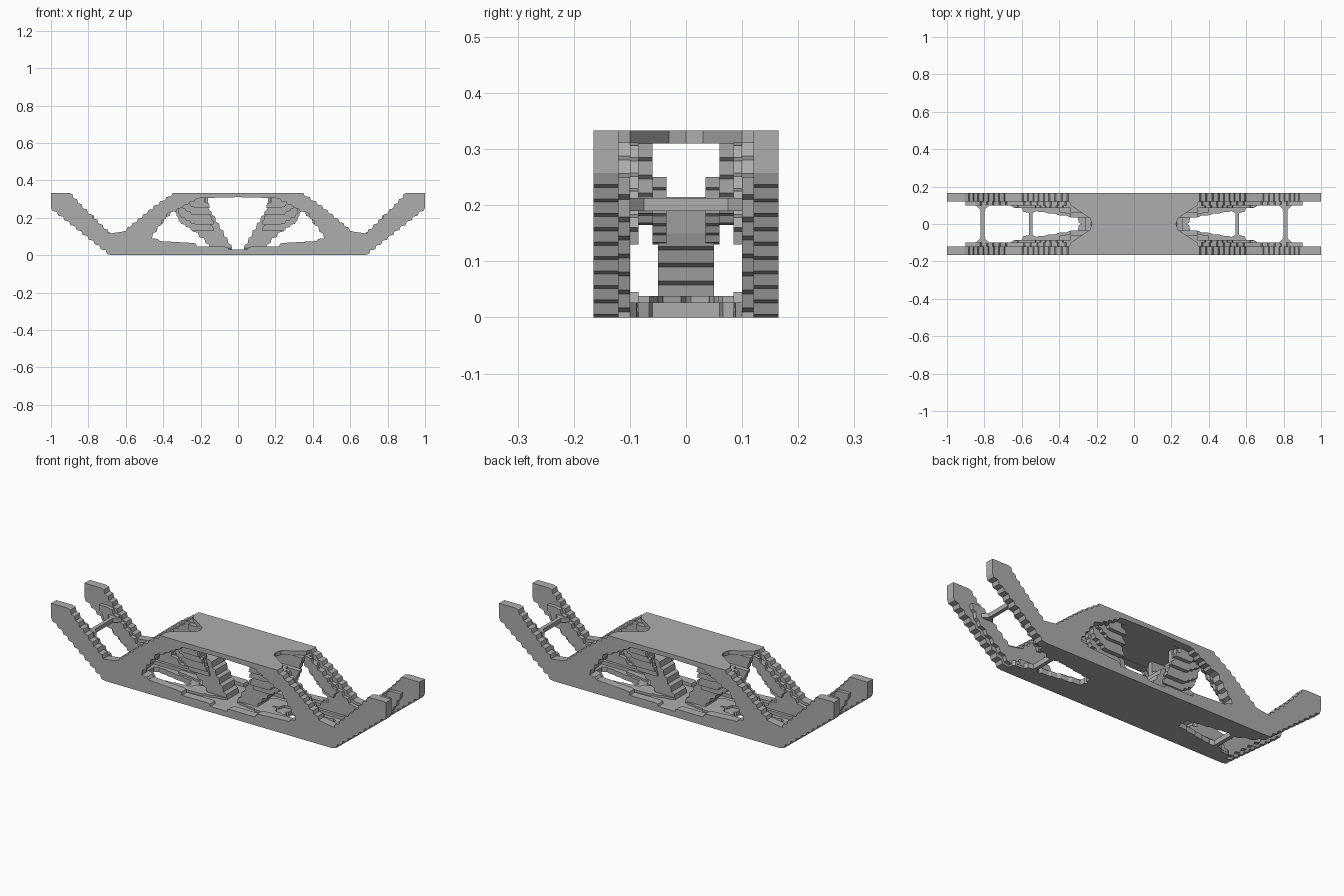
import bpy
import bmesh
from mathutils import Vector

if "Cube" in bpy.data.objects:
    bpy.data.objects.remove(bpy.data.objects["Cube"], do_unlink=True)

grey = bpy.data.materials.new("plain grey")
grey.use_nodes = True
grey.diffuse_color = (0.42, 0.42, 0.42, 1)
grey.node_tree.nodes["Principled BSDF"].inputs["Base Color"].default_value = (0.42, 0.42, 0.42, 1)


def stepped(points, pitch):
    """Turn the sloping edges of a closed outline into shallow stairs."""
    out = []
    for i, p in enumerate(points):
        a, b = Vector(p), Vector(points[(i + 1) % len(points)])
        d = b - a
        out.append(a)
        if min(abs(d.x), abs(d.y)) < 0.012:
            continue
        n = max(1, round(d.length / pitch))
        for k in range(n):
            if k:
                out.append(a + d * k / n)
            out.append(a + d * k / n + Vector((d.x * 0.78, d.y * 0.22)) / n)
    return out


def slab(name, points, low, high, plane="xz", pitch=0.04):
    """Extrude an outline and mirror it to both ends and both sides."""
    bm = bmesh.new()
    outline = stepped(points, pitch) if pitch else [Vector(p) for p in points]
    if plane == "xz":
        verts = [bm.verts.new((p.x, low, p.y)) for p in outline]
        move = Vector((0, high - low, 0))
    else:
        verts = [bm.verts.new((p.x, p.y, low)) for p in outline]
        move = Vector((0, 0, high - low))
    face = bm.faces.new(verts)
    grown = bmesh.ops.extrude_face_region(bm, geom=[face], use_keep_orig=True)
    bmesh.ops.translate(bm, vec=move, verts=[g for g in grown["geom"] if isinstance(g, bmesh.types.BMVert)])
    bmesh.ops.recalc_face_normals(bm, faces=bm.faces)
    # open the seams that lie on the mirror planes
    seams = [f for f in bm.faces if any(all(abs(v.co[k]) < 1e-5 for v in f.verts) for k in (0, 1))]
    bmesh.ops.delete(bm, geom=seams, context="FACES")
    mesh = bpy.data.meshes.new(name)
    bm.to_mesh(mesh)
    bm.free()
    mesh.materials.append(grey)
    obj = bpy.data.objects.new(name, mesh)
    bpy.context.collection.objects.link(obj)
    mirror = obj.modifiers.new("both ends and sides", "MIRROR")
    mirror.use_axis = (True, True, False)
    return obj


# Outer side frames: bottom chord, raised end arm and arch in one outline
slab("side_frame", [
    (0, 0), (0.675, 0), (1, 0.257), (1, 0.333), (0.905, 0.333), (0.83, 0.25),
    (0.69, 0.115), (0.62, 0.125), (0.45, 0.265), (0.35, 0.333), (0, 0.333),
    (0, 0.31), (0.2, 0.305), (0.33, 0.235), (0.36, 0.23), (0.46, 0.09),
    (0.42, 0.075), (0.24, 0.065), (0.22, 0.045), (0.07, 0.045), (0.05, 0.03),
    (0, 0.03)], 0.12, 0.165)

# Inner layers thicken the frames toward the middle
slab("frame_inner_layer", [
    (0.3, 0.01), (0.66, 0.01), (0.86, 0.17), (0.9, 0.25), (0.85, 0.25),
    (0.68, 0.1), (0.62, 0.11), (0.44, 0.25), (0.36, 0.312), (0.22, 0.312),
    (0.33, 0.25), (0.47, 0.09), (0.42, 0.06), (0.3, 0.05)], 0.1, 0.12, pitch=0.05)
slab("arch_inner_rib", [
    (0.3, 0.312), (0.35, 0.312), (0.45, 0.23), (0.53, 0.16), (0.51, 0.13),
    (0.45, 0.16), (0.36, 0.25)], 0.085, 0.1)
slab("chord_inner_rib", [
    (0.28, 0.01), (0.64, 0.01), (0.62, 0.045), (0.28, 0.045)], 0.085, 0.1)

# Base plate with tapered slots and a slim tie bar near each end
slab("base_plate", [
    (0, 0), (0.28, 0), (0.3, 0.035), (0.42, 0.055), (0.52, 0.07), (0.542, 0.06),
    (0.542, 0), (0.562, 0), (0.562, 0.06), (0.6, 0.085), (0.66, 0.1),
    (0.66, 0.12), (0, 0.12)], 0, 0.027, "xy", 0.06)
slab("base_terrace", [
    (0.04, 0), (0.2, 0), (0.25, 0.04), (0.4, 0.065), (0.4, 0.085), (0.2, 0.085),
    (0.04, 0.05)], 0.02, 0.038, "xy", 0.06)

# Top deck, notched at both ends
slab("top_deck", [
    (0, 0), (0.225, 0), (0.235, 0.03), (0.34, 0.1), (0.345, 0.12), (0, 0.12)],
    0.31, 0.333, "xy", 0)

# Forked struts: one trunk on the base, splitting into two branches
slab("strut_trunk", [
    (0.03, 0.025), (0.13, 0.025), (0.18, 0.09), (0.25, 0.15), (0.26, 0.2),
    (0.22, 0.215), (0.14, 0.215)], 0, 0.05)
branch_layers = [
    (0.035, 0.06, 0.13, 0.25, 0.16),
    (0.06, 0.085, 0.165, 0.31, 0.16),
    (0.085, 0.105, 0.215, 0.312, 0.17),
    (0.105, 0.125, 0.255, 0.312, 0.18)]
for n, (y0, y1, foot, head, inner) in enumerate(branch_layers):
    slab(f"strut_branch_{n + 1}", [
        (inner - 0.03, foot), (0.23, foot), (0.31, foot + 0.05),
        (0.34, head), (inner, head), (inner, (foot + head) / 2)], y0, y1, pitch=0.03)

# Cross rods tying the raised arms, flared where they meet them
slab("arm_cross_rod", [
    (0.8, 0), (0.82, 0), (0.82, 0.075), (0.85, 0.105), (0.77, 0.105), (0.8, 0.075)],
    0.19, 0.213, "xy", 0)
